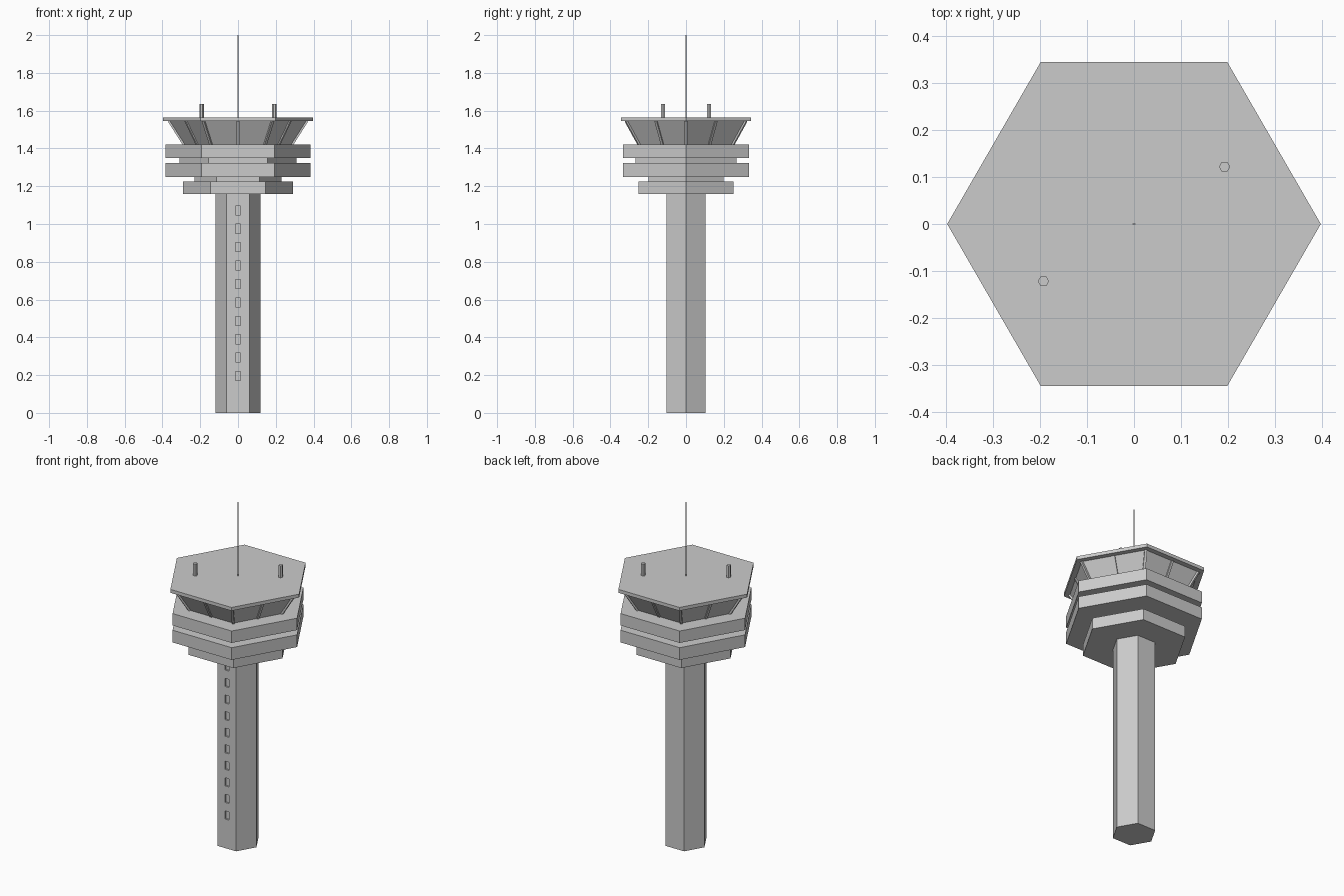
import bpy
from math import cos, sin, pi, radians
from mathutils import Vector, Matrix

if "Cube" in bpy.data.objects:
    bpy.data.objects.remove(bpy.data.objects["Cube"])


def prism(name, r, z0, z1, x=0, y=0, r2=None):
    """Six-sided prism or frustum with corners on the x axis."""
    bpy.ops.mesh.primitive_cone_add(vertices=6, radius1=r, radius2=r if r2 is None else r2,
                                    depth=z1 - z0, location=(0, 0, 0))
    ob = bpy.context.object
    ob.data.transform(Matrix.Rotation(radians(30), 4, 'Z'))
    # make sure a corner points along +x
    if not any(abs(v.co.y) < 1e-4 for v in ob.data.vertices):
        ob.data.transform(Matrix.Rotation(radians(30), 4, 'Z'))
    ob.location = (x, y, (z0 + z1) / 2)
    ob.name = name
    return ob


def box(name, centre, size):
    bpy.ops.mesh.primitive_cube_add(size=1, location=centre)
    ob = bpy.context.object
    ob.name = name
    ob.data.transform(Matrix.Diagonal((*size, 1)))
    return ob


# Shaft with a column of recessed windows on the front
shaft = prism("shaft", 0.12, 0, 1.16)
for i in range(10):
    z = 0.195 + i * 0.0975
    cutter = box("window_cutter", (0, -0.104, z), (0.026, 0.02, 0.048))
    cutter.hide_render = True
    cutter.hide_viewport = False
    cut = shaft.modifiers.new("window", 'BOOLEAN')
    cut.operation = 'DIFFERENCE'
    cut.object = cutter
bpy.context.view_layer.objects.active = shaft
for m in list(shaft.modifiers):
    c = m.object
    bpy.ops.object.modifier_apply(modifier=m.name)
    bpy.data.objects.remove(c)

# Stacked floors and the recessed necks between them
for name, r, z0, z1 in [("lower_floor", 0.29, 1.158, 1.225),
                        ("lower_neck", 0.23, 1.225, 1.25),
                        ("middle_floor", 0.385, 1.25, 1.322),
                        ("upper_neck", 0.31, 1.322, 1.35),
                        ("upper_floor", 0.385, 1.35, 1.42)]:
    prism(name, r, z0, z1)

# Control room glazing, flaring outward to the roof
RB, RT, ZB, ZT = 0.285, 0.365, 1.42, 1.546
prism("cab_glazing", RB, ZB, ZT, r2=RT)

# Mullions on every corner and at the middle of every pane
for i in range(12):
    a = i * pi / 6
    k = 1 if i % 2 == 0 else cos(pi / 6)
    out = Vector((cos(a), sin(a), 0))
    lo = out * (RB * k) + Vector((0, 0, ZB))
    hi = out * (RT * k) + Vector((0, 0, ZT))
    d = hi - lo
    side = Vector((-sin(a), cos(a), 0))
    up = d.normalized()
    normal = side.cross(up)
    ob = box("mullion", (0, 0, 0), (0.014, 0.014, d.length))
    rot = Matrix((normal, side, up)).transposed().to_4x4()
    ob.matrix_world = Matrix.Translation((lo + hi) / 2) @ rot

# Roof slab, two short posts and the mast
prism("roof", 0.398, 1.545, 1.565)
for s in (1, -1):
    prism("roof_post", 0.012, 1.56, 1.635, s * 0.193, s * 0.122)
prism("antenna", 0.003, 1.5, 2.0)
